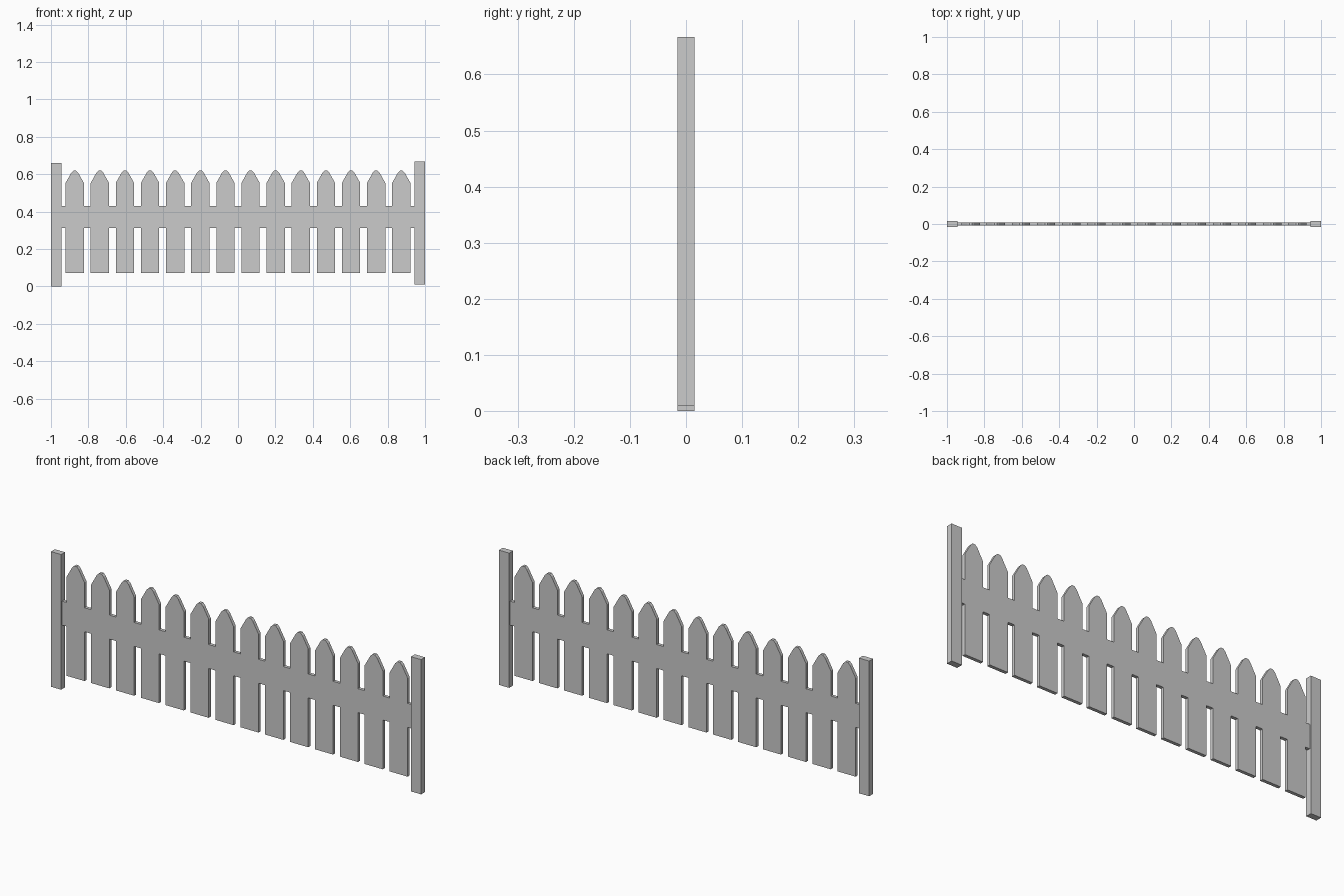
import bpy, bmesh

if "Cube" in bpy.data.objects:
    bpy.data.objects.remove(bpy.data.objects["Cube"])

COUNT, FIRST, LAST = 14, -0.873, 0.873
HALF = 0.049                      # half width of a picket
RAIL_LO, RAIL_HI, BOTTOM = 0.313, 0.43, 0.072
POST_IN = 0.945


def extrude_outline(name, pts, depth):
    """Solid from an (x, z) outline, centred on y = 0."""
    bm = bmesh.new()
    face = bm.faces.new([bm.verts.new((x, -depth / 2, z)) for x, z in pts])
    ext = bmesh.ops.extrude_face_region(bm, geom=[face])
    moved = [v for v in ext["geom"] if isinstance(v, bmesh.types.BMVert)]
    bmesh.ops.translate(bm, verts=moved, vec=(0, depth, 0))
    bmesh.ops.recalc_face_normals(bm, faces=bm.faces)
    mesh = bpy.data.meshes.new(name)
    bm.to_mesh(mesh)
    bm.free()
    obj = bpy.data.objects.new(name, mesh)
    bpy.context.collection.objects.link(obj)
    return obj


def post(name, x0, x1, z0, z1):
    extrude_outline(name, [(x0, z0), (x1, z0), (x1, z1), (x0, z1)], 0.03)


# End posts, the right one set slightly higher
post("left_post", -1.0, -POST_IN, 0.0, 0.66)
post("right_post", POST_IN, 1.0, 0.009, 0.667)

# Pickets and rail cut as one flush panel
tip = [(-HALF, RAIL_HI), (-HALF, 0.553), (-0.018, 0.608), (-0.007, 0.619),
       (0.007, 0.619), (0.018, 0.608), (HALF, 0.553), (HALF, RAIL_HI)]
foot = [(-HALF, RAIL_LO), (-HALF, BOTTOM), (HALF, BOTTOM), (HALF, RAIL_LO)]
centres = [FIRST + (LAST - FIRST) * i / (COUNT - 1) for i in range(COUNT)]

upper = [(c + x, z) for c in centres for x, z in tip]
lower = [(c + x, z) for c in centres for x, z in foot]
outline = ([(-POST_IN, RAIL_LO)] + lower + [(POST_IN, RAIL_LO), (POST_IN, RAIL_HI)]
           + upper[::-1] + [(-POST_IN, RAIL_HI)])
extrude_outline("picket_panel", outline, 0.016)
